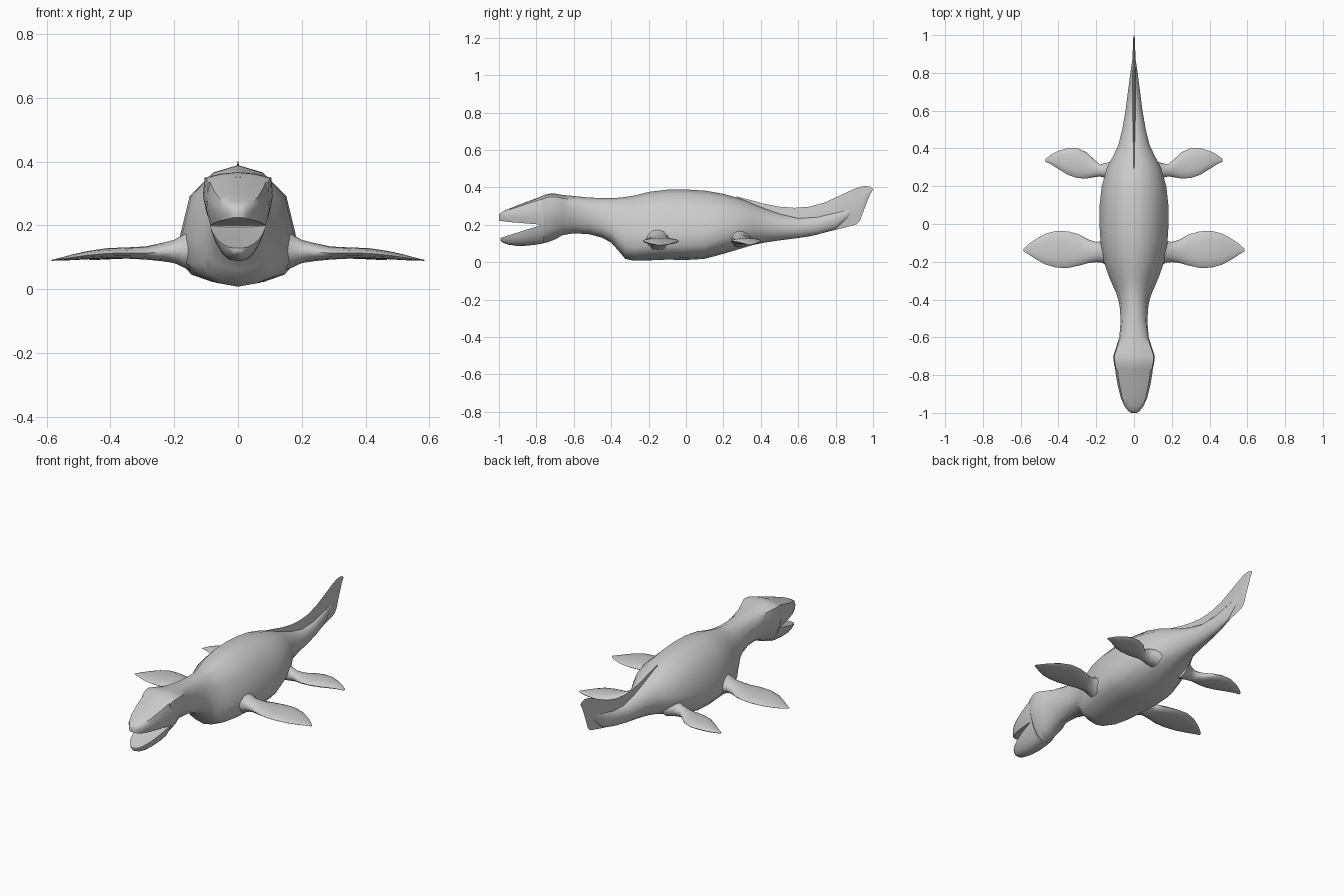
import bpy, bmesh, math

skin = bpy.data.materials.new("grey_skin")
skin.diffuse_color = (0.6, 0.6, 0.6, 1)

# Half cross-sections, bottom to top, as (width fraction, height fraction)
TRUNK = [(0, 0), (.45, .03), (.8, .09), (1, .2), (1, .4), (.83, .74), (.42, .94), (0, 1)]
HEAD = [(0, 0), (.4, .08), (.68, .24), (.9, .48), (1, .7), (.95, .93), (.5, .98), (0, 1)]
OVAL = [(math.sin(i * math.pi / 7), .5 - .5 * math.cos(i * math.pi / 7)) for i in range(8)]
UPPER_JAW = [(0, 0), (.5, 0), (.86, 0), (.98, .3), (1, .6), (.88, .9), (.45, .98), (0, 1)]
LOWER_JAW = [(0, 0), (.35, .06), (.62, .25), (.85, .6), (.97, .9), (1, 1), (.5, .96), (0, .95)]
BLADE = [(0, 0), (.5, .25), (1, .5), (.5, .75), (0, 1)]


def mix(a, b, t):
    return [(p[0] * (1 - t) + q[0] * t, p[1] * (1 - t) + q[1] * t) for p, q in zip(a, b)]


def loft(name, rings, angle=50):
    """Skin a list of closed rings of 3D points and cap both ends."""
    bm = bmesh.new()
    rows = [[bm.verts.new(p) for p in ring] for ring in rings]
    n = len(rows[0])
    for a, b in zip(rows, rows[1:]):
        for i in range(n):
            j = (i + 1) % n
            bm.faces.new((a[i], a[j], b[j], b[i]))
    bm.faces.new(rows[0])
    bm.faces.new(rows[-1])
    bmesh.ops.recalc_face_normals(bm, faces=bm.faces)
    mesh = bpy.data.meshes.new(name)
    bm.to_mesh(mesh)
    bm.free()
    mesh.materials.append(skin)
    obj = bpy.data.objects.new(name, mesh)
    bpy.context.collection.objects.link(obj)
    bpy.ops.object.select_all(action='DESELECT')
    obj.select_set(True)
    bpy.context.view_layer.objects.active = obj
    bpy.ops.object.shade_smooth_by_angle(angle=math.radians(angle))
    return obj


def section(profile, y, w, low, high):
    """Mirror a half profile into a full ring at y."""
    right = [(w * px, y, low + (high - low) * pz) for px, pz in profile]
    return right + [(-x, yy, z) for x, yy, z in right[-2:0:-1]]


# Back of head, neck, trunk and tail core: y, half width, bottom, top
body = [
    (-.775, .098, .098, .352), (-.74, .106, .107, .366), (-.70, .110, .122, .367),
    (-.66, .097, .145, .360), (-.60, .078, .155, .354), (-.52, .071, .150, .346),
    (-.45, .074, .132, .343), (-.40, .083, .105, .343), (-.36, .097, .060, .345),
    (-.325, .113, .018, .349), (-.28, .132, .008, .356), (-.20, .160, .010, .376),
    (-.10, .177, .014, .388), (0, .183, .012, .389), (.10, .182, .018, .383),
    (.20, .172, .045, .366), (.30, .145, .075, .337), (.36, .112, .093, .312),
    (.42, .084, .105, .288), (.50, .064, .117, .260), (.60, .046, .130, .237),
    (.70, .033, .147, .243), (.80, .020, .178, .268), (.90, .004, .270, .300)]
rings = []
for y, w, low, high in body:
    if y < -.2:
        prof = mix(HEAD, TRUNK, min(1, max(0, (y + .68) / .33)))
    else:
        prof = mix(TRUNK, OVAL, min(1, max(0, (y - .1) / .35)))
    rings.append(section(prof, y, w, low, high))
loft("body", rings)

# Jaws
loft("upper_jaw", [section(UPPER_JAW, *s) for s in [
    (-.76, .100, .198, .357), (-.80, .096, .203, .342), (-.86, .085, .208, .320),
    (-.92, .070, .213, .297), (-.965, .050, .217, .279), (-.99, .030, .221, .265),
    (-1.0, .016, .225, .252)]])
loft("lower_jaw", [section(LOWER_JAW, *s) for s in [
    (-.76, .088, .102, .205), (-.80, .085, .094, .190), (-.86, .077, .088, .172),
    (-.91, .066, .088, .156), (-.955, .049, .095, .142), (-.98, .032, .105, .133),
    (-.992, .018, .115, .130)]])

# Thin upright tail fin with a slanted rear edge
loft("tail_fin", [section(BLADE, *s) for s in [
    (.27, .006, .28, .352), (.34, .012, .20, .334), (.42, .014, .12, .312),
    (.50, .013, .117, .297), (.58, .012, .127, .291), (.66, .011, .138, .297),
    (.74, .010, .158, .319), (.82, .009, .178, .355), (.88, .008, .194, .383),
    (.91, .007, .202, .396), (.93, .006, .222, .403), (.96, .005, .302, .408),
    (.985, .004, .365, .404), (.998, .002, .385, .394)]])


# Flippers: x, front edge y, rear edge y, bottom, top
def flipper(name, stations, side):
    rings = []
    for x, front, rear, low, high in stations:
        ring = []
        for i in range(12):
            a = i * math.tau / 12
            ring.append((side * x, (front + rear) / 2 + (rear - front) / 2 * math.cos(a),
                         (low + high) / 2 + (high - low) / 2 * math.sin(a)))
        rings.append(ring)
    loft(name, rings, 60)


front_flipper = [
    (.13, -.225, -.07, .055, .190), (.17, -.205, -.090, .068, .172),
    (.20, -.202, -.095, .082, .155), (.24, -.206, -.083, .088, .145),
    (.29, -.220, -.055, .093, .134), (.35, -.233, -.039, .096, .131),
    (.41, -.231, -.036, .096, .129), (.47, -.214, -.052, .094, .120),
    (.52, -.186, -.080, .091, .109), (.56, -.160, -.108, .090, .098),
    (.585, -.145, -.132, .089, .092)]
rear_flipper = [
    (.09, .225, .35, .080, .190), (.14, .240, .325, .088, .170),
    (.18, .252, .315, .092, .152), (.215, .247, .345, .094, .140),
    (.25, .241, .379, .096, .133), (.30, .243, .402, .097, .130),
    (.35, .260, .402, .096, .128), (.40, .291, .387, .094, .118),
    (.44, .317, .367, .092, .106), (.468, .329, .345, .091, .095)]
for label, side in (("right", 1), ("left", -1)):
    flipper("front_flipper_" + label, front_flipper, side)
    flipper("rear_flipper_" + label, rear_flipper, side)
